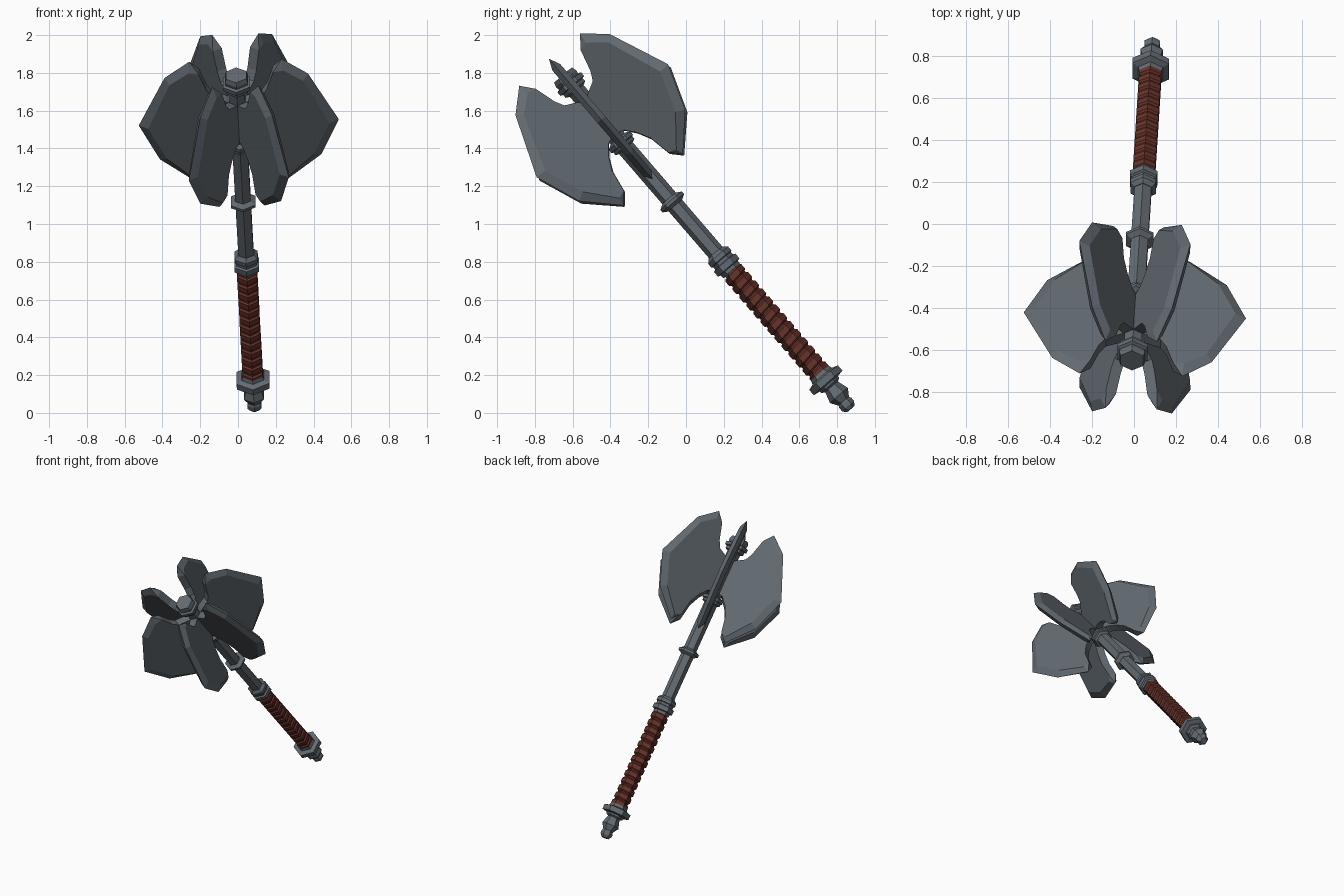
import bpy, bmesh, math
from mathutils import Matrix, Vector

if "Cube" in bpy.data.objects:
    bpy.data.objects.remove(bpy.data.objects["Cube"])


def material(name, col):
    m = bpy.data.materials.new(name)
    m.diffuse_color = (*col, 1)
    m.use_nodes = True
    m.node_tree.nodes["Principled BSDF"].inputs["Base Color"].default_value = m.diffuse_color
    return m


STEEL = material("dark steel", (0.125, 0.148, 0.168))
LEATHER = material("red brown leather", (0.135, 0.032, 0.022))

# Tilted weapon frame: local z runs along the shaft, local y points up and back
axis = Vector((-0.042, -0.652, 0.757)).normalized()
side = (Vector((1, 0, 0)) - axis * axis.x).normalized()
up = axis.cross(side)
origin = Vector((0.045, 0.2, 0.8)) - axis * 0.475
FRAME = Matrix((side, up, axis)).transposed().to_4x4()
FRAME.translation = origin


def finish(name, bm, mat):
    bmesh.ops.recalc_face_normals(bm, faces=bm.faces)
    bm.transform(FRAME)
    me = bpy.data.meshes.new(name)
    bm.to_mesh(me)
    bm.free()
    me.materials.append(mat)
    ob = bpy.data.objects.new(name, me)
    bpy.context.collection.objects.link(ob)
    return ob


def hex_turned(name, profile, mat, tilt=0.0):
    """Six-sided lathe from (height, radius) pairs, corners at +-y."""
    bm = bmesh.new()
    rings = []
    for s, r in profile:
        ring = []
        for k in range(6):
            a = math.radians(90 + 60 * k)
            ring.append(bm.verts.new((r * math.cos(a), r * math.sin(a), s + tilt * math.sin(a))))
        rings.append(ring)
    for p, q in zip(rings, rings[1:]):
        for k in range(6):
            j = (k + 1) % 6
            bm.faces.new((p[k], p[j], q[j], q[k]))
    bm.faces.new(rings[0])
    bm.faces.new(rings[-1])
    return finish(name, bm, mat)


# Shaft and its collars
hex_turned("shaft", [(-0.34, 0.046), (1.74, 0.048)], STEEL)
hex_turned("shaft_ring", [(0.868, 0.048), (0.885, 0.075), (0.902, 0.075), (0.918, 0.048)], STEEL)
hex_turned("grip_collar", [(0.41, 0.058), (0.43, 0.06), (0.435, 0.075), (0.468, 0.075), (0.473, 0.062),
                           (0.49, 0.062), (0.495, 0.07), (0.52, 0.07), (0.54, 0.05)], STEEL)
hex_turned("head_lower_collar", [(1.27, 0.05), (1.278, 0.066), (1.295, 0.066), (1.3, 0.075),
                                 (1.322, 0.075), (1.335, 0.05)], STEEL)
hex_turned("head_cap", [(1.67, 0.05), (1.68, 0.068), (1.70, 0.068), (1.705, 0.082), (1.73, 0.082),
                        (1.735, 0.066), (1.755, 0.07), (1.78, 0.062)], STEEL)

# Leather grip made of stacked tilted wraps
WRAPS = 13
low, high = -0.325, 0.415
step = (high - low) / WRAPS
grip = []
for i in range(WRAPS):
    s = low + i * step
    grip += [(s, 0.052), (s + 0.15 * step, 0.062), (s + 0.7 * step, 0.062), (s + 0.85 * step, 0.052)]
hex_turned("leather_grip", grip, LEATHER, tilt=0.008)

# Pommel
hex_turned("pommel", [(-0.555, 0.026), (-0.535, 0.042), (-0.512, 0.042), (-0.5, 0.036), (-0.46, 0.062),
                      (-0.40, 0.044), (-0.39, 0.062), (-0.378, 0.064), (-0.372, 0.1), (-0.335, 0.1),
                      (-0.325, 0.068), (-0.305, 0.062)], STEEL)

# Blade outline in (height, radius): sharp rim, bevel line, inner notch edge
RIM = [(1.884, 0.245), (1.776, 0.38), (1.45, 0.53), (1.21, 0.428), (1.043, 0.24)]
BEVEL = [(1.825, 0.25), (1.748, 0.355), (1.447, 0.48), (1.235, 0.39), (1.085, 0.245)]
INNER = [(1.1, 0.195), (1.22, 0.17), (1.29, 0.13), (1.345, 0.08), (1.36, 0.03),
         (1.6, 0.03), (1.62, 0.06), (1.65, 0.13), (1.7, 0.16), (1.815, 0.197)]
HALF = 0.027


def blade(index):
    bm = bmesh.new()

    def row(pts, h):
        return [bm.verts.new((r, h, s)) for s, r in pts]
    rim = row(RIM, 0)
    inners = []
    for h in (HALF, -HALF):
        bev, inn = row(BEVEL, h), row(INNER, h)
        inners.append(inn)
        bm.faces.new(bev + inn)
        for k in range(len(rim) - 1):
            bm.faces.new((rim[k], rim[k + 1], bev[k + 1], bev[k]))
        bm.faces.new((rim[0], bev[0], inn[-1]))
        bm.faces.new((rim[-1], bev[-1], inn[0]))
    p, q = inners
    for k in range(len(p) - 1):
        bm.faces.new((p[k], p[k + 1], q[k + 1], q[k]))
    bm.faces.new((rim[0], p[-1], q[-1]))
    bm.faces.new((rim[-1], p[0], q[0]))
    bm.transform(Matrix.Rotation(math.radians(60 * index), 4, 'Z'))
    finish(f"blade_{index + 1}", bm, STEEL)


# Six blades around the head
for i in range(6):
    blade(i)
